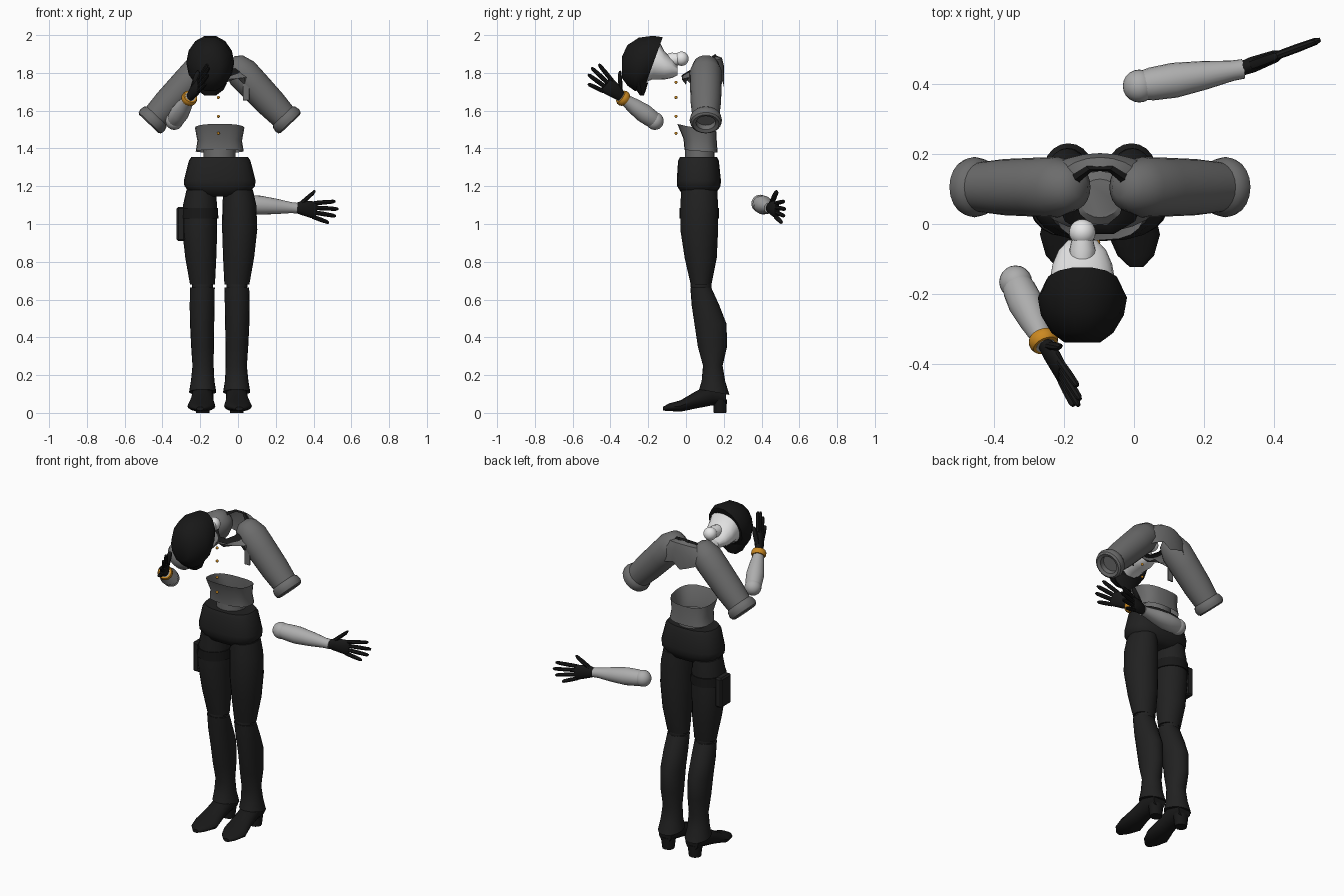
import bpy, bmesh, math
from mathutils import Matrix, Vector

if "Cube" in bpy.data.objects:
    bpy.data.objects.remove(bpy.data.objects["Cube"])


def material(name, r, g, b):
    m = bpy.data.materials.new(name)
    m.use_nodes = True
    m.diffuse_color = (r, g, b, 1)
    m.node_tree.nodes["Principled BSDF"].inputs["Base Color"].default_value = (r, g, b, 1)
    return m


WHITE = material("white_head", .8, .8, .8)
PALE = material("pale_grey_arms", .42, .42, .42)
GREY = material("grey_shirt", .15, .15, .15)
BLACK = material("black_cloth", .015, .015, .015)
DARK = material("dark_black", .009, .009, .009)
GOLD = material("gold", .6, .25, .015)
CX = -.097  # middle of the body


def finish(name, bm, mat, angle=40):
    bmesh.ops.recalc_face_normals(bm, faces=bm.faces)
    me = bpy.data.meshes.new(name)
    bm.to_mesh(me)
    bm.free()
    me.materials.append(mat)
    for p in me.polygons:
        p.use_smooth = True
    me.set_sharp_from_angle(angle=math.radians(angle))
    ob = bpy.data.objects.new(name, me)
    bpy.context.collection.objects.link(ob)
    return ob


def loft(name, rings, mat, axis="Z", n=20, caps=True, square=1, jag=0, matrix=None):
    """Skin over rings of (x, y, z, radius a, radius b, tilt)."""
    bm = bmesh.new()
    loops = []
    for k, ring in enumerate(rings):
        x, y, z, a, b = ring[:5]
        tilt = ring[5] if len(ring) > 5 else 0
        loop = []
        for i in range(n):
            t = 2 * math.pi * i / n
            c, s = math.cos(t), math.sin(t)
            u = a * math.copysign(abs(c) ** square, c)
            v = b * math.copysign(abs(s) ** square, s)
            drop = jag * (i % 3 - 1) if k == len(rings) - 1 else 0
            if axis == "Z":
                p = (x + u, y + v, z + tilt * s + drop)
            else:
                p = (x + u, y + tilt * s, z + v)
            loop.append(bm.verts.new(p))
        loops.append(loop)
    for l0, l1 in zip(loops, loops[1:]):
        for i in range(n):
            j = (i + 1) % n
            bm.faces.new((l0[i], l0[j], l1[j], l1[i]))
    if caps:
        bm.faces.new(loops[0])
        bm.faces.new(loops[-1])
    if matrix:
        bm.transform(matrix)
    return finish(name, bm, mat)


def limb(name, p0, p1, radii, mat):
    """Round limb from p0 to p1, radii given as (fraction, radius)."""
    p0, p1 = Vector(p0), Vector(p1)
    d = p1 - p0
    m = Matrix.Translation(p0) @ d.to_track_quat("Z", "Y").to_matrix().to_4x4()
    return loft(name, [(0, 0, t * d.length, r, r) for t, r in radii], mat, matrix=m)


def ball(name, c, r, mat):
    bm = bmesh.new()
    bmesh.ops.create_uvsphere(bm, u_segments=20, v_segments=12, radius=r,
                              matrix=Matrix.Translation(c))
    return finish(name, bm, mat)


def box(name, c, size, mat):
    bm = bmesh.new()
    bmesh.ops.create_cube(bm, matrix=Matrix.Translation(c) @ Matrix.Diagonal((*size, 1)))
    bmesh.ops.bevel(bm, geom=bm.edges[:], offset=min(size) * .2, segments=1, affect="EDGES")
    return finish(name, bm, mat, 30)


def hand(side, wrist, forward, thumb_way):
    f = Vector(forward).normalized()
    s = Vector(thumb_way)
    s = (s - f * s.dot(f)).normalized()
    m = Matrix((s, f.cross(s), f)).transposed().to_4x4()
    m.translation = wrist
    loft(side + "_palm", [(0, 0, 0, .024, .02), (.005, 0, .04, .038, .023),
                          (0, 0, .11, .046, .018), (0, 0, .122, .042, .012)],
         DARK, n=14, matrix=m)

    def finger(name, x0, z0, x1, z1, r):
        pts = [(0, r), (.5, r * 1.05), (.9, r * .9), (1, r * .5)]
        loft(name, [(x0 + (x1 - x0) * t, 0, z0 + (z1 - z0) * t, q, q) for t, q in pts],
             DARK, n=8, matrix=m)

    for i, length in enumerate((.2, .235, .245, .225)):
        x = (i - 1.5) * .024
        finger(f"{side}_finger_{i + 1}", x, .105, x * 1.6, length, .0115)
    finger(side + "_thumb", .025, .03, .098, .105, .015)


# Legs, shoes and sleeves, mirrored about the body middle
for s, side in ((-1, "right"), (1, "left")):
    def at(off):
        return CX + s * off

    loft(side + "_thigh", [(at(.098), .07, 1.18, .078, .095), (at(.104), .07, 1.1, .09, .1),
                           (at(.106), .07, .97, .093, .1), (at(.1), .078, .82, .082, .085),
                           (at(.091), .08, .68, .066, .055)], BLACK)
    ball(side + "_hip", (at(.098), .07, 1.17), .078, BLACK)
    ball(side + "_knee", (at(.091), .08, .675), .056, BLACK)
    loft(side + "_trouser_leg", [(at(.091), .078, .665, .065, .055), (at(.093), .103, .57, .066, .073),
                                 (at(.093), .13, .47, .064, .085), (at(.091), .14, .35, .06, .077),
                                 (at(.088), .142, .25, .056, .052), (at(.09), .145, .17, .062, .062),
                                 (at(.09), .15, .11, .072, .08, -.015)], BLACK)
    loft(side + "_shoe", [(at(.09), .212, .09, .042, .045), (at(.09), .14, .1, .056, .06),
                          (at(.093), .05, .068, .06, .045), (at(.097), -.03, .036, .074, .03),
                          (at(.102), -.09, .03, .052, .02), (at(.104), -.122, .022, .02, .01)],
         DARK, axis="Y", n=16)
    loft(side + "_heel", [(at(.09), .18, .07, .045, .037), (at(.09), .18, 0, .035, .033)], DARK, n=12)
    limb(side + "_sleeve", (at(.12), .105, 1.80), (at(.375), .105, 1.53),
         [(-.25, .03), (-.18, .065), (0, .086), (.25, .084), (.6, .08), (.84, .072), (.87, .081),
          (.93, .086), (.98, .081), (1, .07), (.98, .052), (.9, .05)], GREY)
    box(side + "_torn_flap", (at(.14), .03, 1.705), (.035, .008, .1), GREY)

# Pelvis, waist and open shirt body
loft("pelvis", [(CX, .066, 1.355, .15, .098), (CX, .066, 1.335, .163, .108),
                (CX, .068, 1.23, .19, .117), (CX, .068, 1.2, .187, .115),
                (CX, .068, 1.16, .15, .09), (CX, .068, 1.145, .1, .06)], BLACK, square=.8)
loft("waist", [(CX, .073, 1.3, .085, .078), (CX, .073, 1.41, .085, .078), (CX, .073, 1.43, .06, .055)], GREY)
loft("shirt_body", [(CX, .08, 1.385, .127, .088, -.008), (CX, .075, 1.44, .118, .088, -.01),
                    (CX, .058, 1.51, .131, .104, -.02)], GREY, caps=False, square=.75)

# Shoulder yoke with torn lower edge, and collar
loft("shoulder_yoke", [(CX, .07, 1.835, .1, .095, .055), (CX, .085, 1.83, .14, .105, .05),
                       (CX, .09, 1.8, .185, .112, .035), (CX, .1, 1.75, .19, .1, -.005)],
     GREY, n=24, caps=False, jag=.018)
loft("collar", [(CX, .075, 1.842, .07, .08, .05), (CX, .068, 1.845, .095, .092, .058),
                (CX, .068, 1.832, .124, .102, .058)], DARK, n=10, caps=False)
for i, z in enumerate((1.75, 1.67, 1.57, 1.48)):
    ball(f"button_{i + 1}", (-.104, -.053, z), .008, GOLD)

# Bowed head, neck and hair
HX = -.147
loft("head", [(HX, -.24, 1.85, .1, .12, .02), (HX, -.16, 1.865, .093, .1, .02),
              (HX, -.115, 1.84, .085, .075), (HX, -.075, 1.825, .068, .052),
              (HX, -.045, 1.812, .04, .025)], WHITE, axis="Y")
loft("neck", [(HX, -.12, 1.865, .03, .03), (HX, -.075, 1.87, .037, .037),
              (HX, -.04, 1.873, .03, .032), (HX, -.025, 1.875, .03, .032)], WHITE, axis="Y")
ball("neck_joint", (HX, -.024, 1.875), .038, WHITE)
loft("hair", [(HX, -.338, 1.83, .05, .06), (HX, -.31, 1.84, .088, .11), (HX, -.26, 1.845, .118, .145, .01),
              (HX, -.21, 1.855, .127, .145, .035), (HX, -.17, 1.86, .108, .132, .048)],
     DARK, axis="Y", n=14)
loft("hair_fringe", [(HX, -.245, 1.75, .09, .045), (HX, -.238, 1.71, .07, .026),
                     (HX, -.233, 1.68, .03, .01)], DARK, n=12)

# Loose forearms with hands
ARM = [(0, .04), (.12, .047), (.35, .05), (.65, .041), (.93, .029), (1.04, .028)]
for side, elbow, wrist, forward, thumb in (
        ("right", (-.337, -.165, 1.545), (-.255, -.34, 1.67), (.1, -.17, .14), (.2, .25, 1)),
        ("left", (.015, .393, 1.108), (.3, .44, 1.085), (.23, .085, -.025), (0, 0, 1))):
    ball(side + "_elbow", elbow, .047, PALE)
    limb(side + "_forearm", elbow, wrist, ARM, PALE)
    hand(side, wrist, forward, thumb)

# Bracelet on the right wrist
limb("bracelet", (-.264, -.32, 1.656), (-.252, -.346, 1.675),
     [(0, .03), (0, .037), (.3, .042), (.7, .042), (1, .037), (1, .03)], GOLD)

# Thigh pouch and strap
loft("thigh_strap", [(CX - .105, .07, 1.085, .096, .104), (CX - .106, .07, 1.03, .099, .105)], DARK)
box("thigh_pouch", (-.303, .075, 1.0), (.044, .1, .18), BLACK)
